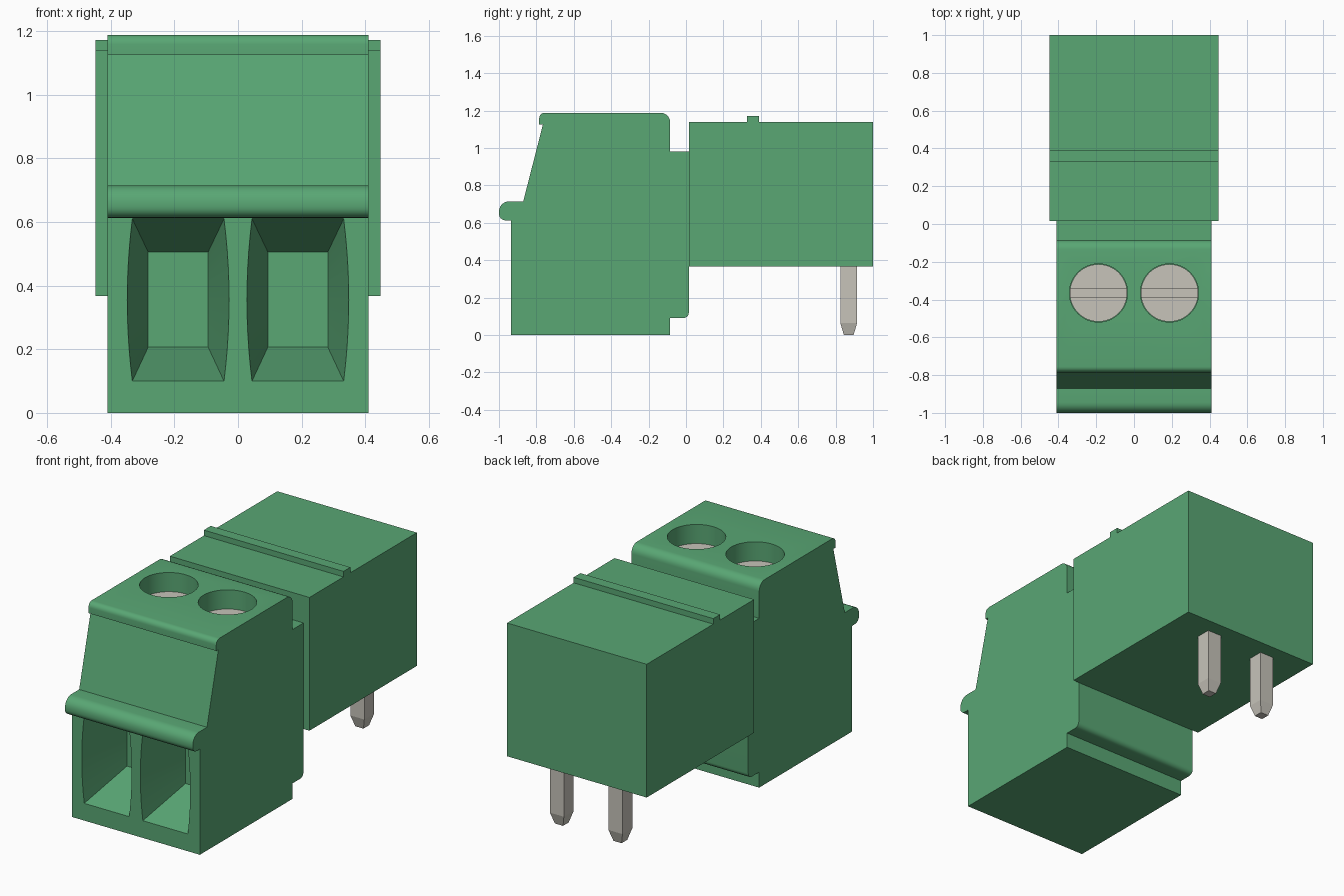
import bpy, bmesh, math
from mathutils import Vector

if "Cube" in bpy.data.objects:
    bpy.data.objects.remove(bpy.data.objects["Cube"], do_unlink=True)


def material(name, rgb):
    m = bpy.data.materials.new(name)
    m.use_nodes = True
    m.diffuse_color = (*rgb, 1)
    m.node_tree.nodes["Principled BSDF"].inputs["Base Color"].default_value = (*rgb, 1)
    return m


GREEN = material("terminal green", (0.10, 0.385, 0.175))
METAL = material("warm grey metal", (0.57, 0.55, 0.49))


def loft(name, rings, mat):
    """Closed solid through a list of matching point rings."""
    bm = bmesh.new()
    vs = [[bm.verts.new(p) for p in ring] for ring in rings]
    n = len(vs[0])
    for a, b in zip(vs, vs[1:]):
        for i in range(n):
            j = (i + 1) % n
            bm.faces.new((a[i], a[j], b[j], b[i]))
    bm.faces.new(vs[0])
    bm.faces.new(vs[-1])
    bmesh.ops.recalc_face_normals(bm, faces=bm.faces)
    me = bpy.data.meshes.new(name)
    bm.to_mesh(me)
    bm.free()
    me.materials.append(mat)
    ob = bpy.data.objects.new(name, me)
    bpy.context.collection.objects.link(ob)
    return ob


def box(name, x, y, z, mat):
    def ring(h):
        return [(x[0], y[0], h), (x[1], y[0], h), (x[1], y[1], h), (x[0], y[1], h)]
    return loft(name, [ring(z[0]), ring(z[1])], mat)


def cylinder(name, x, y, r, z, mat, n=48):
    rings = [[(x + r * math.cos(math.tau * i / n), y + r * math.sin(math.tau * i / n), h)
              for i in range(n)] for h in z]
    return loft(name, rings, mat)


def rounded(corners, steps=6):
    """Turn (y, z, radius) right-angle corners into a profile with arcs."""
    out = []
    for i, (y, z, r) in enumerate(corners):
        p = Vector((y, z))
        if r == 0:
            out.append(p)
            continue
        a = (Vector(corners[i - 1][:2]) - p).normalized() * r
        b = (Vector(corners[(i + 1) % len(corners)][:2]) - p).normalized() * r
        for k in range(steps + 1):
            t = math.pi / 2 * k / steps
            out.append(p + a * (1 - math.sin(t)) + b * (1 - math.cos(t)))
    return out


def cut(ob, cutter):
    cutter.hide_render = True
    mod = ob.modifiers.new("cut", "BOOLEAN")
    mod.operation, mod.solver, mod.object = "DIFFERENCE", "EXACT", cutter
    bpy.context.view_layer.objects.active = ob
    bpy.ops.object.modifier_apply(modifier=mod.name)
    bpy.data.objects.remove(cutter, do_unlink=True)


def smooth(ob):
    bpy.ops.object.select_all(action="DESELECT")
    ob.select_set(True)
    bpy.context.view_layer.objects.active = ob
    bpy.ops.object.shade_smooth_by_angle(angle=math.radians(30))


# Plug body: side profile extruded across the width
profile = rounded([
    (-0.935, 0, 0), (-0.085, 0, 0), (-0.085, 0.09, 0), (0.015, 0.09, 0.03),
    (0.015, 0.982, 0), (-0.085, 0.982, 0), (-0.085, 1.188, 0.05),
    (-0.785, 1.188, 0.03), (-0.785, 1.125, 0), (-0.765, 1.125, 0),
    (-0.87, 0.715, 0), (-1.0, 0.715, 0.055), (-1.0, 0.613, 0.035), (-0.935, 0.613, 0)])
plug = loft("plug_body", [[(x, p.x, p.y) for p in profile] for x in (-0.41, 0.41)], GREEN)


# Funnel-shaped wire entry with bowed sides at the front
def entry_ring(cx, y, half, bulge, z0, z1, n=10):
    right = []
    for i in range(n + 1):
        t = i / n
        right.append((half + bulge * (1 - (2 * t - 1) ** 2), z0 + (z1 - z0) * t))
    return ([(cx + w, y, z) for w, z in right]
            + [(cx - w, y, z) for w, z in reversed(right)])


for side, cx in (("right", -0.188), ("left", 0.188)):
    front = (0.144, 0.016, 0.1, 0.61)
    cut(plug, loft("wire_entry_cutter", [
        entry_ring(cx, -0.965, *front), entry_ring(cx, -0.935, *front),
        entry_ring(cx, -0.615, 0.094, 0, 0.207, 0.505)], GREEN))
    # Screw well and slotted clamp screw
    cut(plug, cylinder("screw_well_cutter", cx, -0.365, 0.154, (0.98, 1.3), GREEN))
    screw = cylinder(side + "_clamp_screw", cx, -0.365, 0.152, (0.96, 1.078), METAL)
    cut(screw, box("slot_cutter", (cx - 0.2, cx + 0.2), (-0.386, -0.344), (1.03, 1.2), METAL))
    smooth(screw)

    # Solder pin with tapered tip
    def pin_ring(h, z):
        return [(cx + sx * h, 0.87 + sy * h, z)
                for sx, sy in ((-1, -1), (1, -1), (1, 1), (-1, 1))]
    loft(side + "_solder_pin", [pin_ring(0.026, 0), pin_ring(0.045, 0.065),
                                pin_ring(0.045, 0.4)], METAL)
smooth(plug)

# Header housing and its top ridge
box("header_housing", (-0.448, 0.448), (0.015, 1.0), (0.367, 1.14), GREEN)
box("header_ridge", (-0.448, 0.448), (0.327, 0.39), (1.13, 1.172), GREEN)
